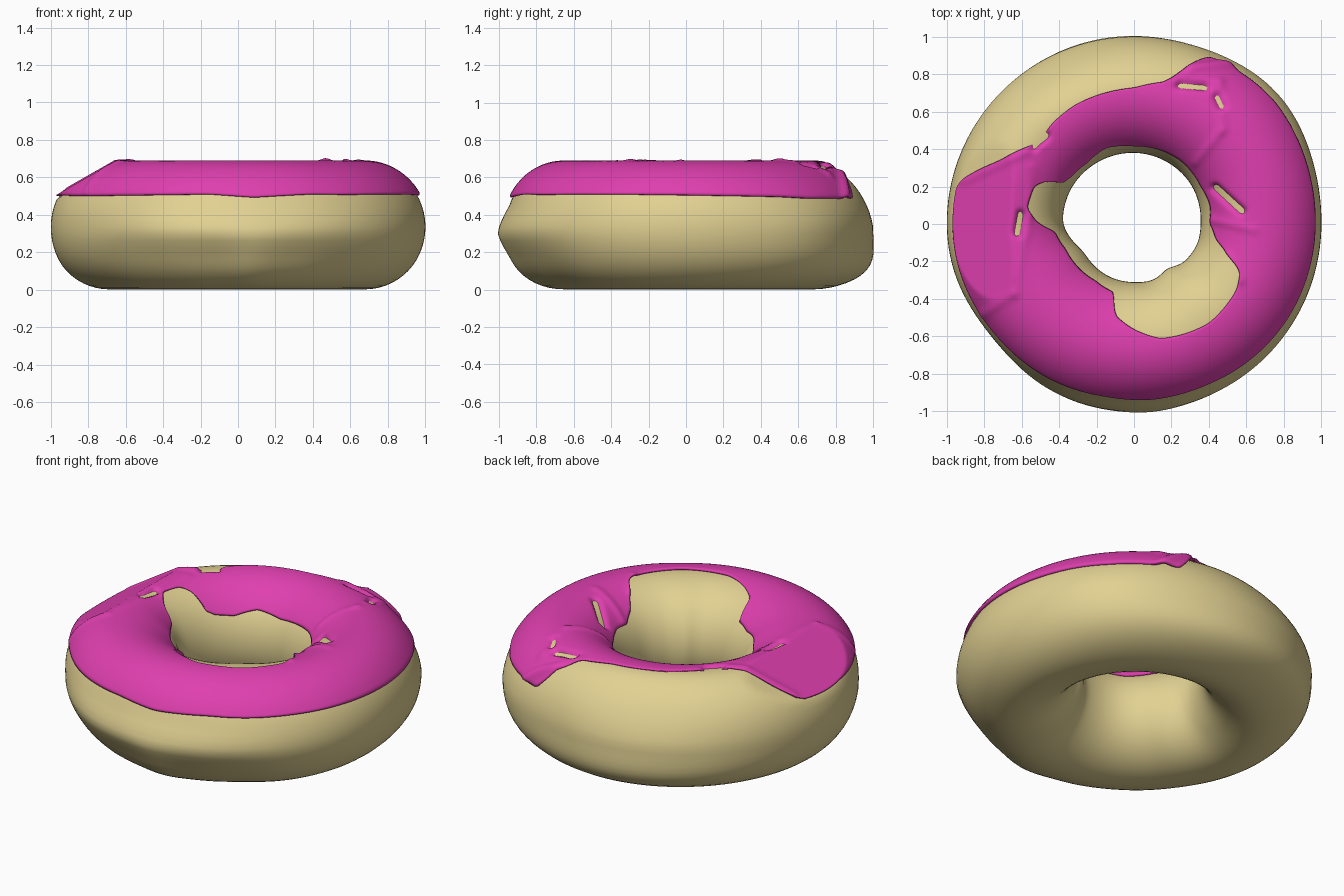
import bpy
from math import sin, cos, pi, radians, acos, exp
from mathutils import Vector

if "Cube" in bpy.data.objects:
    bpy.data.objects.remove(bpy.data.objects["Cube"])


def lookup(table, deg):
    """Linear periodic interpolation of (angle, value) pairs."""
    n = len(table)
    deg %= 360
    for i in range(n):
        a0, v0 = table[i]
        a1, v1 = table[(i + 1) % n]
        span = (a1 - a0) % 360
        d = (deg - a0) % 360
        if d <= span:
            return v0 + (v1 - v0) * d / span
    return table[0][1]


def smooth(table, deg, w):
    return sum(lookup(table, deg + k * w) for k in (-2, -1, 0, 1, 2)) / 5


# Radius of the hole around the ring
HOLE = [(0, .355), (35, .37), (90, .38), (150, .385), (180, .38), (208, .305),
        (245, .31), (270, .31), (290, .316), (308, .29), (319, .33), (343, .355)]
# Outer and inner edges of the icing, seen from above
OUTER = [(0, .975), (30, .98), (54, .99), (62, 1.0), (67, .98), (77, .79), (90, .735),
         (115, .716), (131, .688), (139, .66), (155, .80), (167, .975), (180, .975),
         (215, .975), (260, .97), (275, .98), (295, .97), (325, .972)]
INNER = [(0, .40), (14, .412), (30, .403), (53, .414), (76, .412), (90, .41), (110, .427),
         (128, .406), (143, .414), (151, .434), (153, .505), (159, .566), (172, .575),
         (180, .50), (185, .42), (200, .383), (236, .36), (254, .374), (258, .49),
         (270, .56), (283, .626), (307, .664), (327, .65), (336, .62), (341, .53), (349, .44)]
# Folds in the icing: line, height
FOLDS = [((.18, .77), (.45, .76), .006), ((.46, .76), (.47, .5), .006),
         ((.47, .5), (.33, .33), .007), ((.42, .02), (.64, -.03), .007),
         ((.3, .83), (.56, .86), .022), ((-.55, .3), (-.56, .05), .005),
         ((-.56, .05), (-.64, -.37), .005), ((-.64, -.37), (-.8, -.48), .007),
         ((-.9, .23), (-.5, .42), .007), ((.5, -.17), (.57, -.3), .01)]
# Spots where the dough shows through: line
GAPS = [((.25, .745), (.38, .735)), ((.45, .68), (.47, .63)), ((-.53, .41), (-.47, .47)),
        ((.43, .19), (.57, .07)), ((-.6, .05), (-.62, -.05))]


def distance(p, a, b):
    p, a, b = Vector(p), Vector(a), Vector(b)
    t = max(0, min(1, (p - a).dot(b - a) / (b - a).length_squared))
    return (p - a - (b - a) * t).length


def bell(deg, mid, width):
    return exp(-(((deg - mid + 180) % 360 - 180) / width) ** 2)


def ring_size(deg):
    hole = smooth(HOLE, deg, 3)
    return (1 + hole) / 2, (1 - hole) / 2


def surface(deg, phi, off):
    """Point on the uneven ring, pushed outward by off."""
    major, minor = ring_size(deg)
    s, c = sin(phi), cos(phi)
    r = major + (minor + off) * c
    z = .34 + (.335 + off) * s
    front, back = bell(deg, 270, 42), bell(deg, 100, 55)
    if c > 0:
        # pinched front, full lower back with a slimmer shoulder
        r -= front * c * (.045 * min(1, abs(s + .08) / .4) - .008)
        # wider back right, narrower front left
        r += c * (.035 * bell(deg, 42, 22) - .03 * bell(deg, 219, 20)) * (1 - max(0, s))
        if s < 0:
            r += back * c * .22 * s * s * c
            r += c * -s * (.05 * bell(deg, 275, 9) - .02 * bell(deg, 240, 12)
                           - .02 * bell(deg, 305, 12))
        else:
            r -= bell(deg, 110, 32) * c * .075 * s
    a = radians(deg)
    x, y = r * cos(a), r * sin(a)
    # sloped flat on the left shoulder
    if s > 0:
        z = min(z, .672 + 1.1 * off + .57 * (x + .65))
    return x, y, z - .003


def make(name, verts, faces, color):
    me = bpy.data.meshes.new(name)
    me.from_pydata(verts, [], faces)
    me.update()
    for p in me.polygons:
        p.use_smooth = True
    mat = bpy.data.materials.new(name + "_color")
    mat.diffuse_color = (*color, 1)
    mat.use_nodes = True
    mat.node_tree.nodes["Principled BSDF"].inputs["Base Color"].default_value = mat.diffuse_color
    me.materials.append(mat)
    ob = bpy.data.objects.new(name, me)
    bpy.context.collection.objects.link(ob)
    return ob


# Dough ring
N, M = 144, 56
verts = [surface(360 * i / N, 2 * pi * j / M, 0) for i in range(N) for j in range(M)]
faces = [(i * M + j, (i + 1) % N * M + j, (i + 1) % N * M + (j + 1) % M, i * M + (j + 1) % M)
         for i in range(N) for j in range(M)]
make("dough", verts, faces, (.76, .64, .29))

# Icing shell between its two edges
N, M = 360, 49
verts = []
for i in range(N):
    deg = 360 * i / N
    major, minor = ring_size(deg)
    ends = [acos(max(-.97, min(.9, (smooth(t, deg, 1) - major) / (minor + .018))))
            for t in (OUTER, INNER)]
    for j in range(M):
        phi = ends[0] + (ends[1] - ends[0]) * j / (M - 1)
        x, y, z = surface(deg, phi, .018)
        off = .018
        for a, b, h in FOLDS:
            off += h * exp(-(distance((x, y), a, b) / .025) ** 2)
        for a, b in GAPS:
            off -= .032 * exp(-(distance((x, y), a, b) / .022) ** 2)
        off = min(off, .04) - (.006 if j in (0, M - 1) else 0)
        verts.append(surface(deg, phi, off))
faces = [(i * M + j, (i + 1) % N * M + j, (i + 1) % N * M + j + 1, i * M + j + 1)
         for i in range(N) for j in range(M - 1)]
icing = make("icing", verts, faces, (.74, .05, .43))
sol = icing.modifiers.new("thickness", 'SOLIDIFY')
sol.thickness = .02
sol.offset = -1
